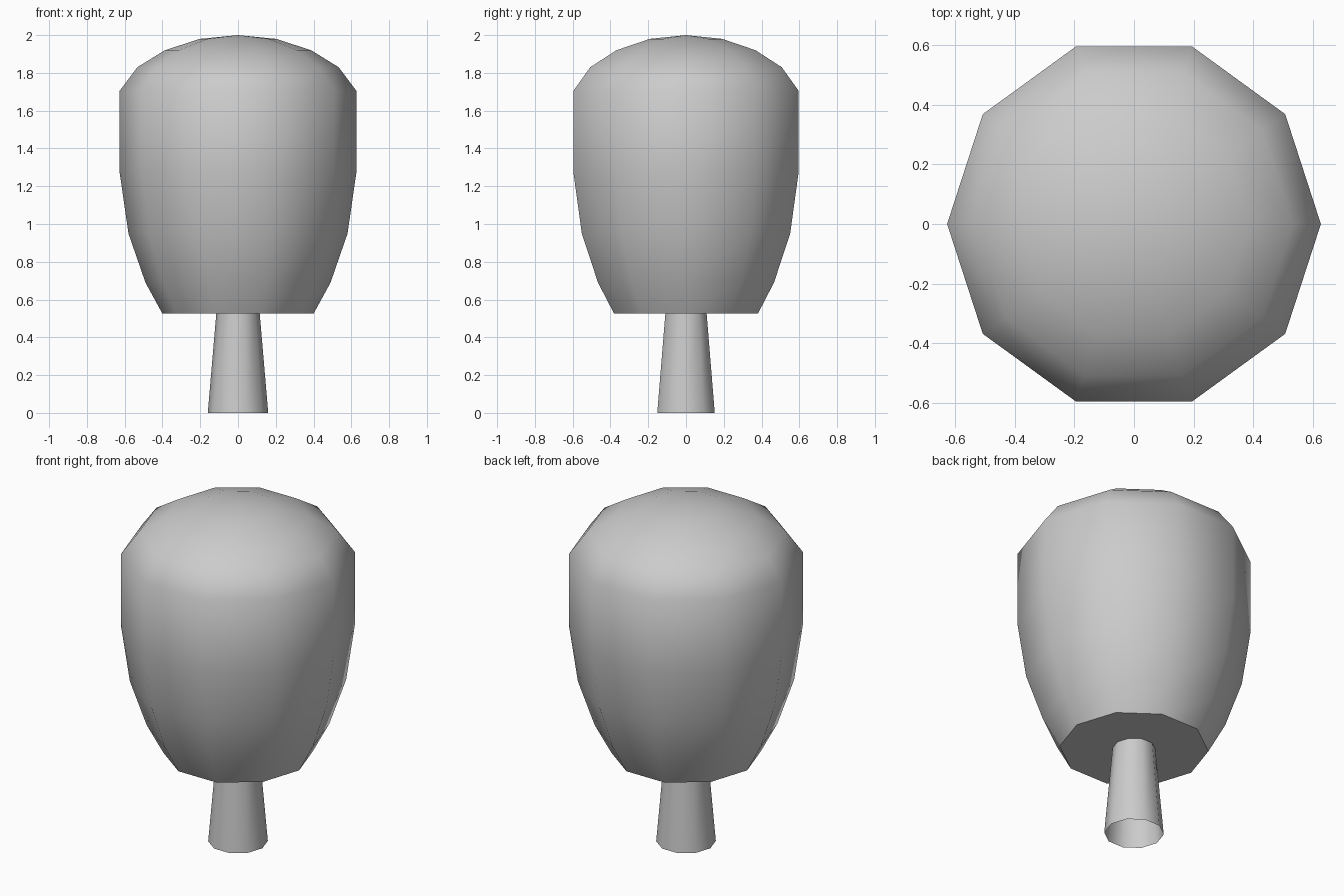
import bpy, math

if "Cube" in bpy.data.objects:
    bpy.data.objects.remove(bpy.data.objects["Cube"])

SIDES = 10


def lathe(name, profile):
    """Spin an (radius, z) profile around z; a zero radius becomes a single pole."""
    verts, rings, faces = [], [], []
    for r, z in profile:
        if r == 0:
            rings.append([len(verts)] * SIDES)
            verts.append((0, 0, z))
        else:
            rings.append(list(range(len(verts), len(verts) + SIDES)))
            for i in range(SIDES):
                a = math.tau * i / SIDES
                verts.append((r * math.cos(a), r * math.sin(a), z))
    for lo, hi in zip(rings, rings[1:]):
        for i in range(SIDES):
            j = (i + 1) % SIDES
            quad = [lo[i], lo[j], hi[j], hi[i]]
            faces.append(list(dict.fromkeys(quad)))
    mesh = bpy.data.meshes.new(name)
    mesh.from_pydata(verts, [], faces)
    mesh.update()
    obj = bpy.data.objects.new(name, mesh)
    bpy.context.collection.objects.link(obj)
    bpy.ops.object.select_all(action='DESELECT')
    obj.select_set(True)
    bpy.context.view_layer.objects.active = obj
    bpy.ops.object.shade_smooth_by_angle(angle=math.radians(50))
    return obj


# Tapered trunk, open at the base
lathe("trunk", [(0.16, 0), (0.115, 0.525)])

# Leafy crown: flat underside around the trunk, bulging sides, domed top
lathe("crown", [(0.115, 0.525), (0.40, 0.525), (0.49, 0.69), (0.58, 0.95),
                (0.627, 1.275), (0.627, 1.705), (0.533, 1.83),
                (0.387, 1.92), (0.202, 1.98), (0, 2.0)])
